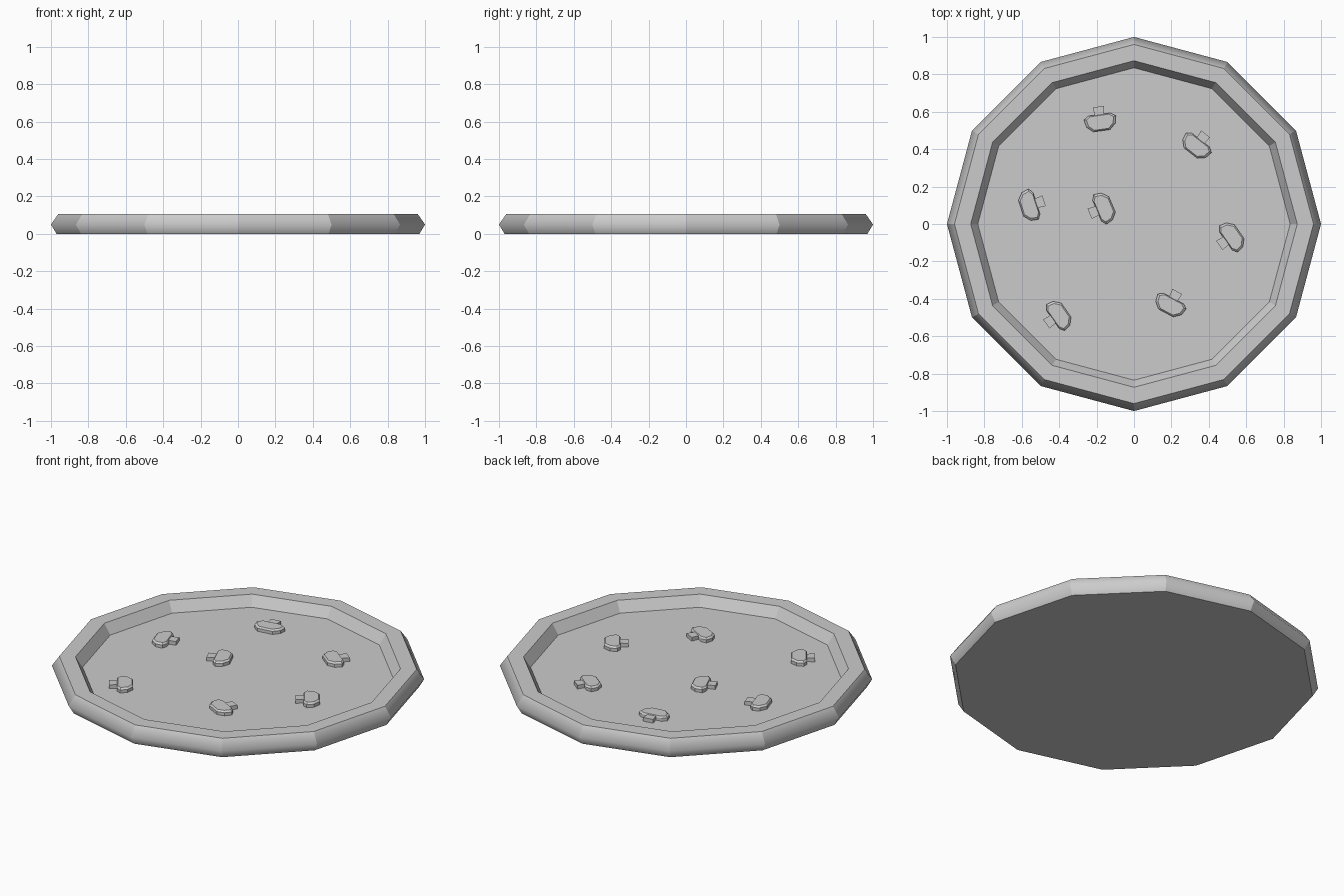
import bpy, bmesh
from math import sin, cos, radians, tau, hypot

if "Cube" in bpy.data.objects:
    bpy.data.objects.remove(bpy.data.objects["Cube"])

SIDES = 12
FLOOR = 0.047


def make_object(name, bm):
    bmesh.ops.recalc_face_normals(bm, faces=bm.faces[:])
    mesh = bpy.data.meshes.new(name)
    bm.to_mesh(mesh)
    bm.free()
    obj = bpy.data.objects.new(name, mesh)
    bpy.context.collection.objects.link(obj)
    return obj


def loft(bm, rings):
    """Skin a stack of equal-length vertex rings and cap both ends."""
    loops = [[bm.verts.new(p) for p in ring] for ring in rings]
    for a, b in zip(loops, loops[1:]):
        for i in range(len(a)):
            j = (i + 1) % len(a)
            bm.faces.new((a[i], a[j], b[j], b[i]))
    bm.faces.new(loops[0])
    bm.faces.new(loops[-1])


# Crust and base: twelve-sided profile from underside, over the rim, to floor
profile = [(0.97, 0), (1.0, 0.05), (0.96, 0.107), (0.873, 0.107), (0.835, FLOOR)]
bm = bmesh.new()
loft(bm, [[(r * cos(tau * i / SIDES), r * sin(tau * i / SIDES), z)
           for i in range(SIDES)] for r, z in profile])
for f in bm.faces:
    f.smooth = True
# Only the outermost ring is softly shaded
for e in bm.edges:
    e.smooth = all(hypot(v.co.x, v.co.y) > 0.99 for v in e.verts)
make_object("pizza_crust", bm)


# Mushroom slices: outlines lie flat, stem points along +v
half_cap = [(0.045, -0.052), (0.078, -0.022), (0.086, 0.018), (0.06, 0.036)]
cap = half_cap + [(-u, v) for u, v in reversed(half_cap)]
stem = [(-0.022, 0.0), (0.022, 0.0), (0.03, 0.078), (-0.03, 0.078)]


def mushroom(index, x, y, stem_angle):
    a = radians(stem_angle - 90)

    def place(outline, z, k=1.0):
        return [(x + k * (u * cos(a) - v * sin(a)),
                 y + k * (u * sin(a) + v * cos(a)), z) for u, v in outline]

    bm = bmesh.new()
    loft(bm, [place(cap, FLOOR - 0.01), place(cap, FLOOR + 0.018),
              place(cap, FLOOR + 0.027, 0.85)])
    make_object(f"mushroom_cap_{index}", bm)
    bm = bmesh.new()
    loft(bm, [place(stem, FLOOR - 0.01), place(stem, FLOOR + 0.022)])
    make_object(f"mushroom_stem_{index}", bm)


slices = [(-0.18, 0.55, 98), (0.335, 0.42, 52), (-0.555, 0.10, 18),
          (-0.165, 0.085, 203), (0.52, -0.07, 215), (0.195, -0.43, 62),
          (-0.405, -0.49, 215)]
for n, s in enumerate(slices, 1):
    mushroom(n, *s)
